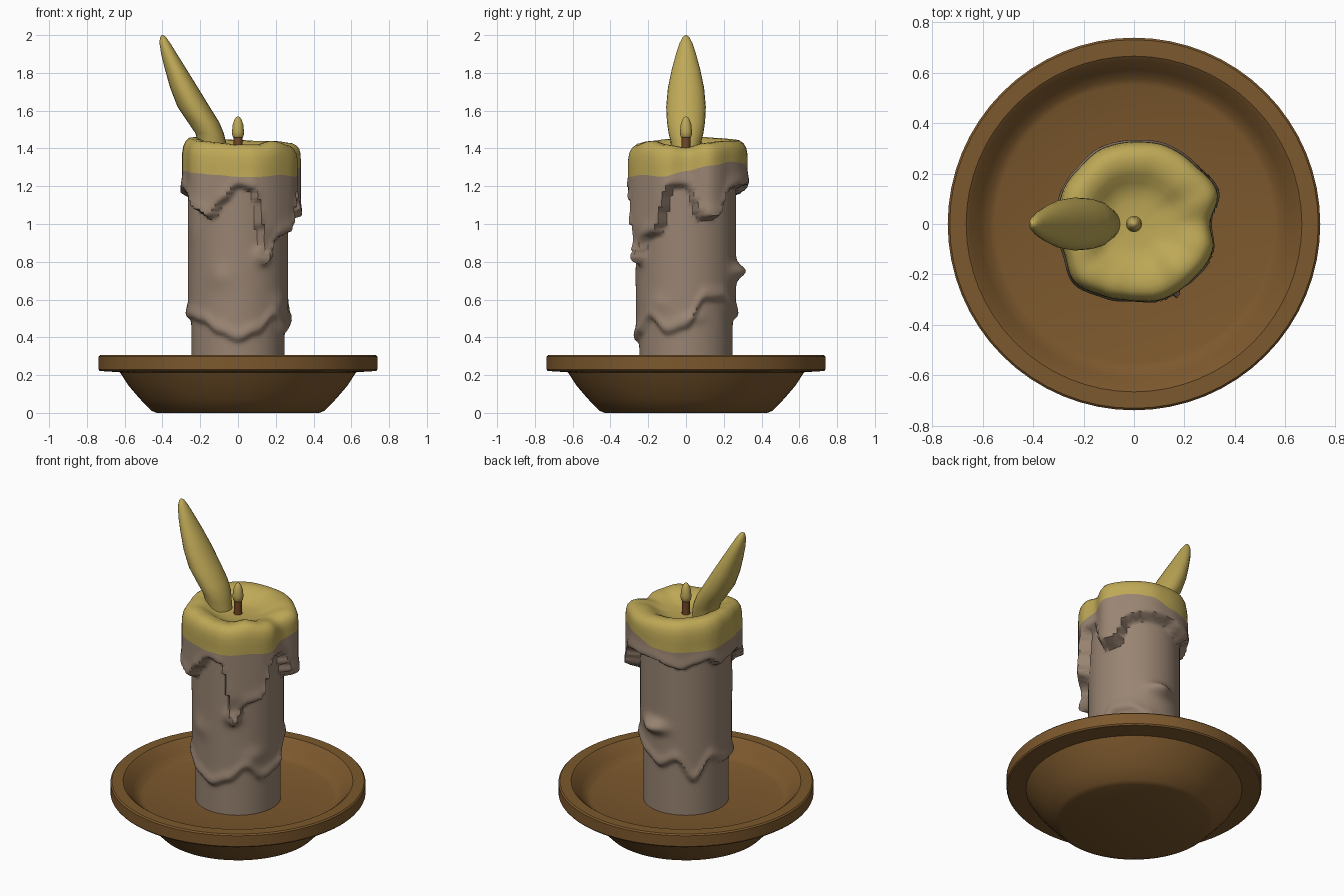
import bpy, bmesh, math

if "Cube" in bpy.data.objects:
    bpy.data.objects.remove(bpy.data.objects["Cube"])

def material(name, rgb):
    m = bpy.data.materials.new(name)
    lin = [((c / 255 + 0.055) / 1.055) ** 2.4 for c in rgb]
    m.diffuse_color = (*lin, 1)
    m.use_nodes = True
    m.node_tree.nodes["Principled BSDF"].inputs["Base Color"].default_value = m.diffuse_color
    return m

BROWN = material("saucer brown", (124, 88, 45))
YELLOW = material("warm yellow", (190, 168, 86))
WAX = material("grey wax", (153, 132, 114))
WICK = material("wick brown", (116, 72, 38))

def smooth(t):
    t = max(0.0, min(1.0, t))
    return t * t * (3 - 2 * t)

def around(table, a):
    """Smoothly interpolate a table of values spread evenly round the circle."""
    n = len(table)
    u = (a / math.tau * n) % n
    i = int(u)
    return table[i % n] + (table[(i + 1) % n] - table[i % n]) * smooth(u - i)

def loft(name, rings, mats, rule=lambda row: 0, angle=40):
    """Skin a list of rings; the first and last rings are capped."""
    bm = bmesh.new()
    vs = [[bm.verts.new(p) for p in ring] for ring in rings]
    n = len(vs[0])
    for r in range(len(vs) - 1):
        for i in range(n):
            j = (i + 1) % n
            f = bm.faces.new((vs[r][i], vs[r][j], vs[r + 1][j], vs[r + 1][i]))
            f.material_index = rule(r)
    bm.faces.new(vs[0][::-1]).material_index = rule(0)
    bm.faces.new(vs[-1]).material_index = rule(len(vs) - 2)
    me = bpy.data.meshes.new(name)
    bm.to_mesh(me)
    bm.free()
    ob = bpy.data.objects.new(name, me)
    bpy.context.collection.objects.link(ob)
    for m in mats:
        me.materials.append(m)
    bpy.ops.object.select_all(action='DESELECT')
    ob.select_set(True)
    bpy.context.view_layer.objects.active = ob
    bpy.ops.object.shade_smooth_by_angle(angle=math.radians(angle))
    return ob

def ellipse(cx, z, rx, ry, n):
    return [(cx + rx * math.cos(math.tau * i / n), ry * math.sin(math.tau * i / n), z)
            for i in range(n)]

# Saucer: flared foot, thick upright rim, sunken floor
saucer = [(0.43, 0), (0.46, 0.012), (0.52, 0.075), (0.58, 0.145), (0.625, 0.215),
          (0.732, 0.222), (0.738, 0.23), (0.738, 0.298), (0.73, 0.306), (0.665, 0.306),
          (0.65, 0.295), (0.61, 0.245), (0.575, 0.212), (0.55, 0.203), (0.2, 0.2)]
loft("saucer", [ellipse(0, z, r, r, 64) for r, z in saucer], [BROWN], angle=35)

# Candle shape tables, evenly spaced anticlockwise from +x
SKIRT_R = [.30, .355, .335, .335, .325, .325, .31, .31, .295, .30, .33, .31, .30, .32, .32, .33]
SKIRT_Z = [1.2, 1.03, 1.03, 1.18, 1.2, 1.2, 1.2, 1.17, 1.15, 1.18, 1.2, 1.15,
           1.17, 1.18, 1.15, 1.07, 1.03, 1.12, 1.2, 1.18, .79, .93, .95, 1.2]
DRAPE_Z = [.45, .6, .6, .55, .5, .55, .42, .55, .5, .5, .48, .42, .38, .42, .5, .42]
CREST_Z = [1.405, 1.43, 1.44, 1.44, 1.445, 1.45, 1.455, 1.46,
           1.46, 1.45, 1.44, 1.43, 1.42, 1.42, 1.44, 1.42]
PAINT_Z = [1.28, 1.31, 1.33, 1.32, 1.28, 1.27, 1.27, 1.27,
           1.28, 1.28, 1.27, 1.26, 1.25, 1.25, 1.26, 1.25]
# Wax lumps: angle, height, angular width, vertical width, bulge
LUMPS = [(-62, .83, 9, .045, .035), (82, .75, 16, .04, .055), (-35, .58, 14, .05, .012),
         (-110, .72, 14, .06, .012), (10, .5, 12, .03, .012), (-150, .95, 12, .08, .006)]

def wax_radius(a, z):
    d = around(DRAPE_Z, a)
    r = 0.247 + 0.018 * smooth((z - d) / 0.03 + 0.5)
    r += 0.012 * math.exp(-((z - d - 0.03) / 0.035) ** 2)
    s = around(SKIRT_Z, a)
    cover = 0.3 + (around(SKIRT_R, a) - 0.3) * smooth((z - 0.85) / 0.15)
    cover += 0.008 * math.exp(-((z - s - 0.03) / 0.04) ** 2)
    r += (cover - r) * smooth((z - s) / 0.03 + 0.5)
    for deg, lz, wa, wz, h in LUMPS:
        da = (math.degrees(a) - deg + 180) % 360 - 180
        r += h * math.exp(-(da / wa) ** 2 - ((z - lz) / wz) ** 2)
    return r

# Candle: wax column, dripping skirt, melted top with a pool
COLS, ROWS = 96, 80
angles = [math.tau * i / COLS for i in range(COLS)]
rings = []
for k in range(ROWS + 1):
    ring = []
    for a in angles:
        z = 0.19 + (around(PAINT_Z, a) - 0.19) * k / ROWS
        r = wax_radius(a, z)
        ring.append((r * math.cos(a), r * math.sin(a), z))
    rings.append(ring)
# top rows: share of radius, share of the climb to the crest, share of the sink into the pool
for f, climb, sink in [(1, .3, 0), (.995, .55, 0), (.975, .75, 0), (.93, .9, 0), (.87, .98, 0),
                       (.79, 1, 0), (.7, 1, .04), (.6, 1, .25), (.5, 1, .6), (.4, 1, .85),
                       (.28, 1, .97), (.1, 1, 1)]:
    ring = []
    for a in angles:
        b, c = around(PAINT_Z, a), around(CREST_Z, a)
        z = b + (c - b) * climb
        z += (1.375 - z) * sink
        r = f * wax_radius(a, b)
        ring.append((r * math.cos(a), r * math.sin(a), z))
    rings.append(ring)
loft("candle", rings, [WAX, YELLOW], lambda row: int(row >= ROWS), angle=50)

# Flame: leaning teardrop (height, centre x, half width x, half width y)
flame = [(1.38, -.14, .085, .075), (1.44, -.14, .075, .082), (1.48, -.15, .075, .092),
         (1.54, -.183, .083, .101), (1.62, -.235, .085, .105), (1.72, -.285, .074, .096),
         (1.82, -.33, .057, .075), (1.9, -.365, .042, .053), (1.96, -.388, .028, .033),
         (1.99, -.397, .015, .017), (2.0, -.4, .004, .004)]
loft("flame", [ellipse(x, z, rx, ry, 24) for z, x, rx, ry in flame], [YELLOW], angle=80)

# Wick with a glowing tip
loft("wick", [ellipse(0, z, r, r, 12) for z, r in
              [(1.35, .026), (1.42, .023), (1.48, .025)]], [WICK])
loft("wick_tip", [ellipse(0, z, r, r, 16) for z, r in
                  [(1.455, .022), (1.465, .03), (1.49, .032), (1.525, .028),
                   (1.55, .02), (1.565, .011), (1.57, .003)]], [YELLOW], angle=80)
